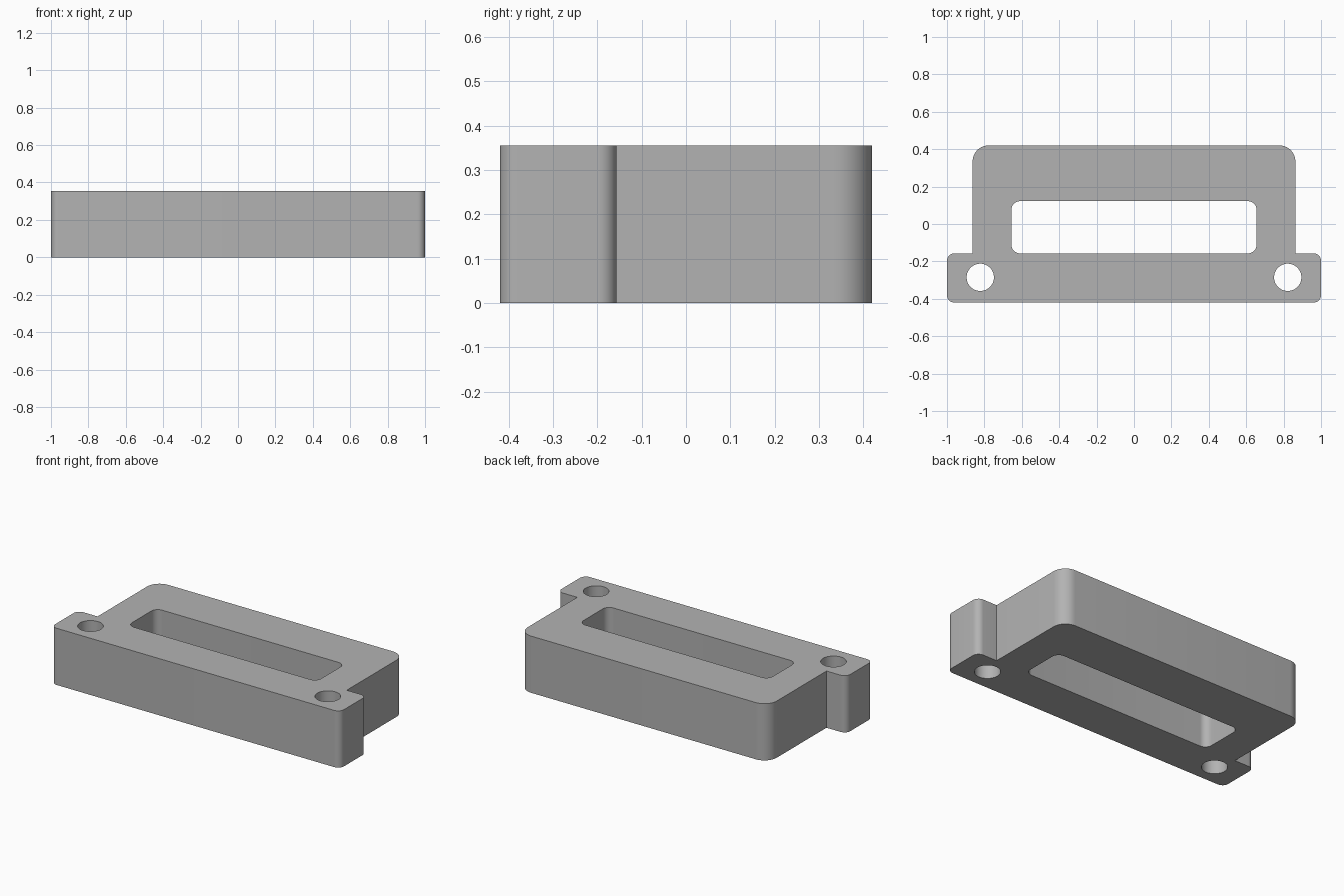
import bpy, bmesh, math
from mathutils import Vector
from mathutils.geometry import tessellate_polygon

if "Cube" in bpy.data.objects:
    bpy.data.objects.remove(bpy.data.objects["Cube"])

HEIGHT = 0.355


def rounded(corners, steps=10):
    """Closed outline from (x, y, radius) corners, all right angles."""
    pts = []
    n = len(corners)
    for i, (x, y, r) in enumerate(corners):
        p = Vector((x, y, 0))
        if r == 0:
            pts.append(p)
            continue
        a = (Vector((*corners[i - 1][:2], 0)) - p).normalized()
        b = (Vector((*corners[(i + 1) % n][:2], 0)) - p).normalized()
        centre = p + (a + b) * r
        for k in range(steps + 1):
            t = math.pi / 2 * k / steps
            pts.append(centre - b * r * math.cos(t) - a * r * math.sin(t))
    return pts


def circle(x, y, r, sides=48):
    return [Vector((x + r * math.cos(2 * math.pi * k / sides),
                    y + r * math.sin(2 * math.pi * k / sides), 0)) for k in range(sides)]


def plate(name, loops, height, material):
    """Extrude an outline with holes; first loop is the outside."""
    bm = bmesh.new()
    low, high = [], []
    for loop in loops:
        lo = [bm.verts.new(p) for p in loop]
        hi = [bm.verts.new(p + Vector((0, 0, height))) for p in loop]
        low += lo
        high += hi
        for i in range(len(loop)):
            j = (i + 1) % len(loop)
            bm.faces.new((lo[i], lo[j], hi[j], hi[i]))
    for tri in tessellate_polygon(loops):
        bm.faces.new([low[i] for i in tri])
        bm.faces.new([high[i] for i in tri])
    bmesh.ops.recalc_face_normals(bm, faces=bm.faces[:])
    mesh = bpy.data.meshes.new(name)
    bm.to_mesh(mesh)
    bm.free()
    mesh.materials.append(material)
    obj = bpy.data.objects.new(name, mesh)
    bpy.context.collection.objects.link(obj)
    bpy.context.view_layer.objects.active = obj
    obj.select_set(True)
    bpy.ops.object.shade_smooth_by_angle(angle=math.radians(30))
    return obj


grey = bpy.data.materials.new("grey")
grey.diffuse_color = (0.45, 0.45, 0.45, 1)
grey.use_nodes = True
grey.node_tree.nodes["Principled BSDF"].inputs["Base Color"].default_value = grey.diffuse_color

# Body with a mounting ear on each side of the front edge
outline = rounded([
    (-1, -0.42, 0.04), (1, -0.42, 0.04), (1, -0.157, 0.04), (0.863, -0.157, 0),
    (0.863, 0.42, 0.085), (-0.863, 0.42, 0.085), (-0.863, -0.157, 0), (-1, -0.157, 0.04)])

# Long slot through the middle
slot = rounded([(-0.655, -0.157, 0.045), (0.655, -0.157, 0.045),
                (0.655, 0.122, 0.045), (-0.655, 0.122, 0.045)])

# Screw hole in each ear
holes = [circle(s * 0.822, -0.285, 0.073) for s in (-1, 1)]

plate("mounting_bracket", [outline, slot] + holes, HEIGHT, grey)
